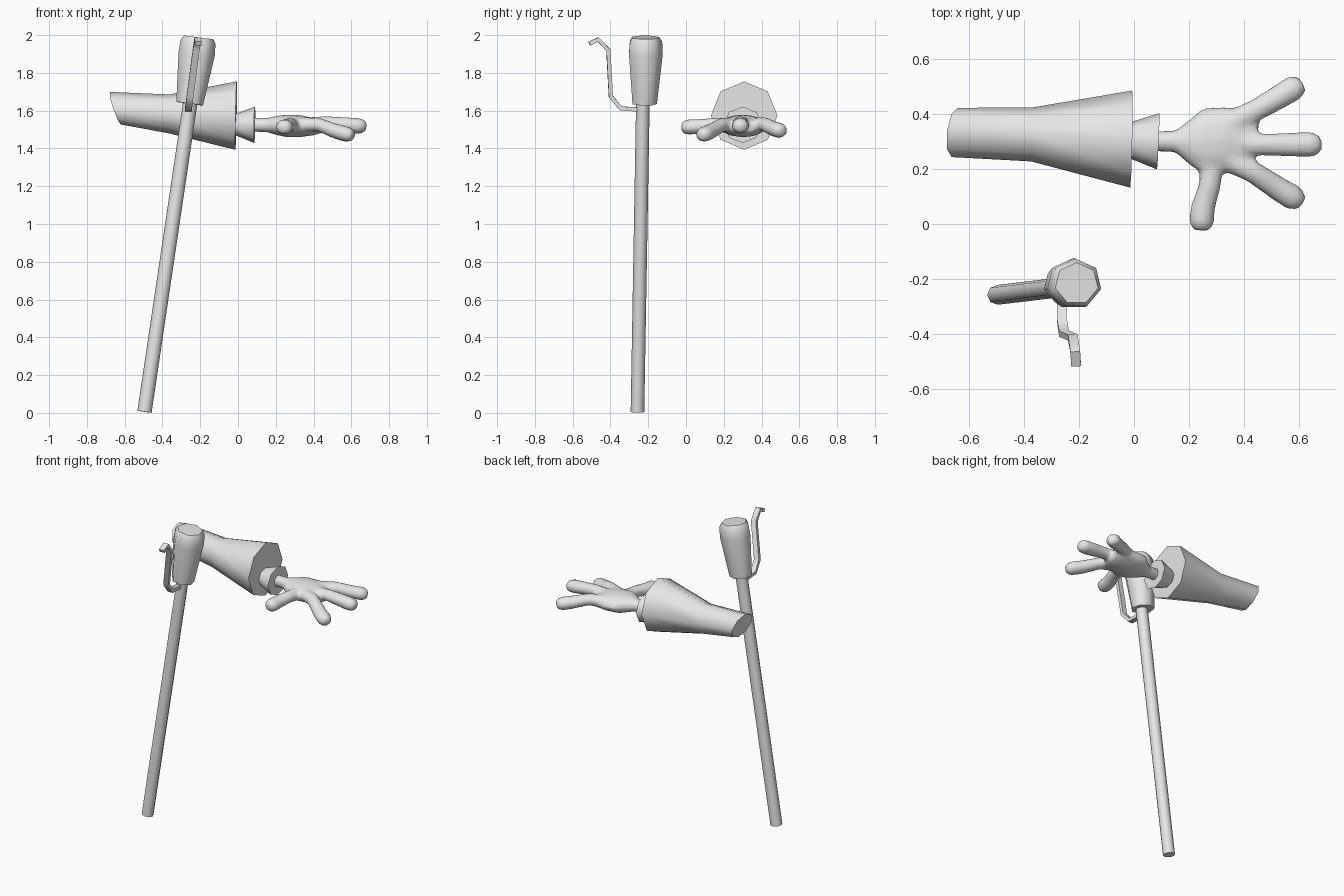
import bpy, bmesh, math
from mathutils import Vector

if "Cube" in bpy.data.objects:
    bpy.data.objects.remove(bpy.data.objects["Cube"])

grey = bpy.data.materials.new("plain grey")
grey.diffuse_color = (0.8, 0.8, 0.8, 1)
grey.use_nodes = True
grey.node_tree.nodes["Principled BSDF"].inputs["Base Color"].default_value = grey.diffuse_color


def loft(bm, stations, n=8, start=90, ref=(0, 0, 1), ends=(None, None)):
    """Capped tube through (centre, half width, half height) stations."""
    pts = [Vector(s[0]) for s in stations]
    rings = []
    for i, (c, w, h) in enumerate(stations):
        a = (pts[i] - pts[i - 1]).normalized() if i else Vector()
        b = (pts[i + 1] - pts[i]).normalized() if i < len(pts) - 1 else Vector()
        d = (a + b).normalized()
        if i == 0 and ends[0]:
            d = Vector(ends[0]).normalized()
        if i == len(pts) - 1 and ends[1]:
            d = Vector(ends[1]).normalized()
        u = Vector(ref).cross(d).normalized()
        v = d.cross(u)
        ring = []
        for k in range(n):
            t = math.radians(start) + math.tau * k / n
            ring.append(bm.verts.new(pts[i] + u * w * math.cos(t) + v * h * math.sin(t)))
        rings.append(ring)
    for r, s in zip(rings, rings[1:]):
        for k in range(n):
            j = (k + 1) % n
            bm.faces.new((r[k], r[j], s[j], s[k]))
    bm.faces.new(rings[0][::-1])
    bm.faces.new(rings[-1])


def finish(name, bm, angle=56):
    bmesh.ops.recalc_face_normals(bm, faces=bm.faces[:])
    me = bpy.data.meshes.new(name)
    bm.to_mesh(me)
    bm.free()
    me.materials.append(grey)
    ob = bpy.data.objects.new(name, me)
    bpy.context.collection.objects.link(ob)
    bpy.ops.object.select_all(action='DESELECT')
    ob.select_set(True)
    bpy.context.view_layer.objects.active = ob
    bpy.ops.object.shade_smooth_by_angle(angle=math.radians(angle))
    return ob


def part(name, stations, **kw):
    bm = bmesh.new()
    loft(bm, stations, **kw)
    return finish(name, bm)


# Leaning pole
part("pole", [((-0.495, -0.257, 0.006), 0.038, 0.036),
              ((-0.25, -0.228, 1.66), 0.038, 0.036)], ref=(0, 1, 0))

# Seven sided knob with a rounded top
part("knob", [((-0.256, -0.222, 1.637), 0.073, 0.068),
              ((-0.219, -0.217, 1.90), 0.099, 0.094),
              ((-0.211, -0.216, 1.965), 0.095, 0.090),
              ((-0.208, -0.216, 1.988), 0.080, 0.076)], n=7, ref=(0, 1, 0))

# Bent flat hook in front of the knob
hook = [(-0.262, -0.235, 1.605), (-0.262, -0.345, 1.612), (-0.254, -0.398, 1.675),
        (-0.222, -0.411, 1.92), (-0.213, -0.465, 1.977), (-0.21, -0.512, 1.955)]
part("hook", [(p, 0.016, 0.025) for p in hook], n=4, start=45, ref=(1, 0, 0))

# Flared sleeve with a slanted back end
part("sleeve", [((-0.65, 0.332, 1.613), 0.090, 0.091),
                ((-0.37, 0.325, 1.584), 0.098, 0.102),
                ((-0.01, 0.308, 1.574), 0.176, 0.181)],
     ends=((0.94, -0.12, 0.32), (1, -0.02, -0.02)))

# Small flared cuff
part("cuff", [((-0.03, 0.305, 1.527), 0.060, 0.050),
              ((0.088, 0.30, 1.525), 0.102, 0.096)])

# Hand: palm and four digits merged into one soft skin
bm = bmesh.new()
loft(bm, [((0.06, 0.30, 1.525), 0.038, 0.038), ((0.15, 0.30, 1.524), 0.040, 0.038),
          ((0.20, 0.298, 1.522), 0.082, 0.050), ((0.25, 0.297, 1.520), 0.122, 0.060),
          ((0.33, 0.305, 1.518), 0.122, 0.059), ((0.40, 0.305, 1.515), 0.112, 0.046),
          ((0.445, 0.30, 1.515), 0.085, 0.034)], n=12)
digits = [
    [(0.35, 0.365, 1.525), (0.44, 0.412, 1.53), (0.53, 0.463, 1.505), (0.61, 0.512, 1.490)],
    [(0.38, 0.295, 1.525), (0.47, 0.288, 1.535), (0.58, 0.288, 1.525), (0.68, 0.288, 1.515)],
    [(0.34, 0.235, 1.525), (0.43, 0.190, 1.525), (0.52, 0.130, 1.490), (0.61, 0.076, 1.466)],
    [(0.285, 0.25, 1.520), (0.275, 0.14, 1.525), (0.25, 0.06, 1.515), (0.242, -0.024, 1.512)],
]
for a, b, c, d in digits:
    c, d = Vector(c), Vector(d)
    loft(bm, [(a, 0.046, 0.042), (b, 0.041, 0.037), (c, 0.045, 0.041),
              (c.lerp(d, 0.62), 0.048, 0.042), (c.lerp(d, 0.9), 0.036, 0.034),
              (d, 0.022, 0.020)], n=10)
hand = finish("hand", bm, 180)
m = hand.modifiers.new("merge", 'REMESH')
m.mode = 'VOXEL'
m.voxel_size = 0.01
m.use_smooth_shade = True
m = hand.modifiers.new("soften", 'SMOOTH')
m.factor = 0.5
m.iterations = 8
m = hand.modifiers.new("simplify", 'DECIMATE')
m.ratio = 0.2
